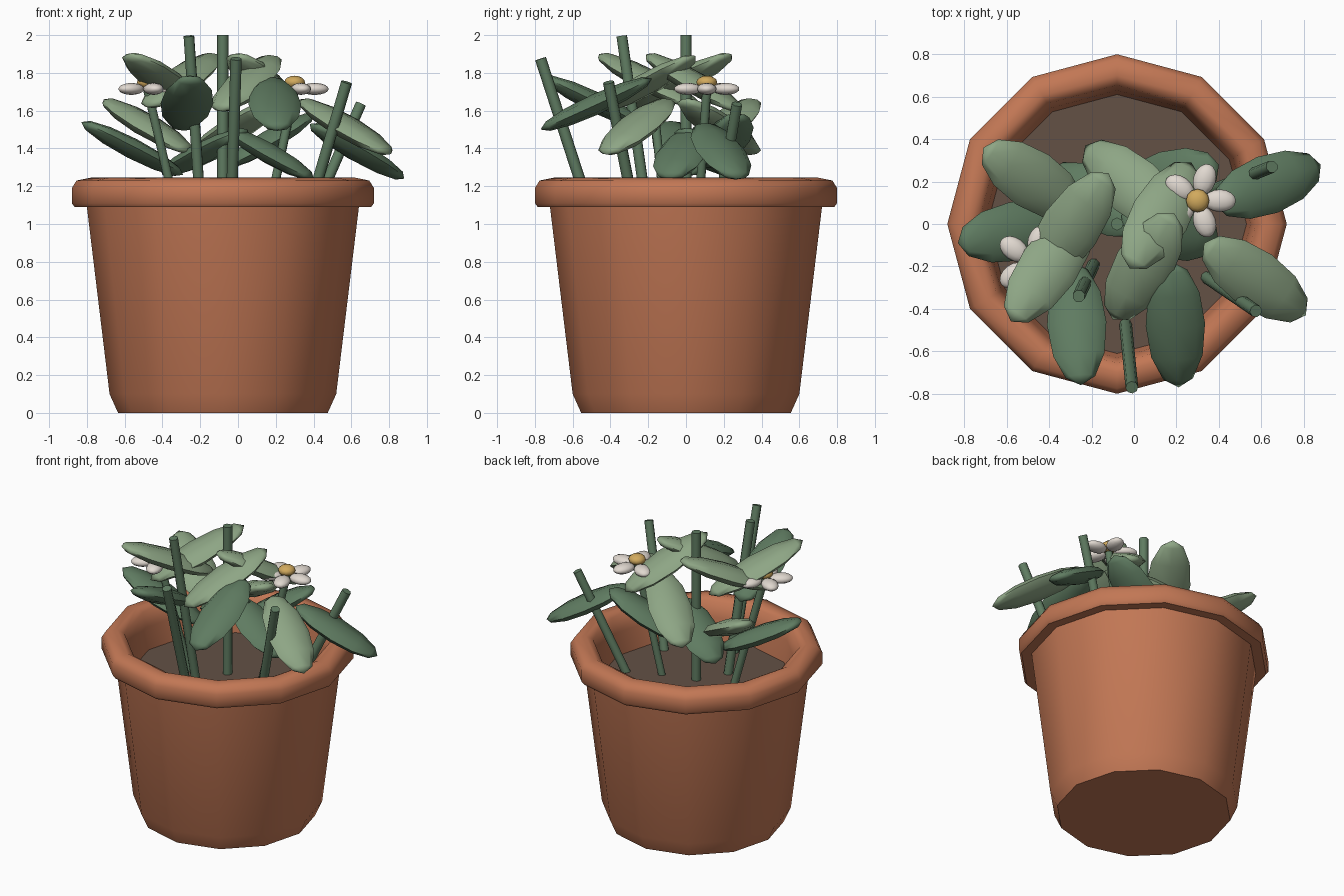
import bpy, bmesh, math
from mathutils import Vector, Matrix

if "Cube" in bpy.data.objects:
    bpy.data.objects.remove(bpy.data.objects["Cube"])


def material(name, rgb):
    m = bpy.data.materials.new(name)
    m.diffuse_color = (*rgb, 1)
    m.use_nodes = True
    m.node_tree.nodes["Principled BSDF"].inputs["Base Color"].default_value = m.diffuse_color
    return m


TERRACOTTA = material("terracotta", (0.54, 0.185, 0.09))
SOIL = material("soil brown", (0.125, 0.082, 0.06))
DARK = material("dark green", (0.115, 0.2, 0.12))
LIGHT = material("light green", (0.27, 0.38, 0.235))
WHITE = material("petal white", (0.75, 0.69, 0.63))
GOLD = material("flower gold", (0.64, 0.40, 0.11))
CX = -0.08  # pot axis


def finish(name, bm, mat, angle=50):
    bmesh.ops.recalc_face_normals(bm, faces=bm.faces)
    me = bpy.data.meshes.new(name)
    bm.to_mesh(me)
    bm.free()
    me.materials.append(mat)
    for p in me.polygons:
        p.use_smooth = True
    me.set_sharp_from_angle(angle=math.radians(angle))
    ob = bpy.data.objects.new(name, me)
    bpy.context.collection.objects.link(ob)
    return ob


def lathe(name, profile, mat, sides=12):
    """Turn an (r, z) profile about the pot axis; both ends are capped."""
    bm = bmesh.new()
    rings = []
    for r, z in profile:
        rings.append([bm.verts.new((CX + r * math.cos(2 * math.pi * i / sides),
                                    r * math.sin(2 * math.pi * i / sides), z))
                      for i in range(sides)])
    for a, b in zip(rings, rings[1:]):
        for i in range(sides):
            j = (i + 1) % sides
            bm.faces.new((a[i], a[j], b[j], b[i]))
    bm.faces.new(rings[0])
    bm.faces.new(rings[-1])
    return finish(name, bm, mat)


def frame(a, b):
    """Matrix at the middle of a-b: z along the axis, x kept level."""
    z = (b - a).normalized()
    x = z.cross(Vector((0, 0, 1)))
    x = x.normalized() if x.length > 1e-4 else Vector((1, 0, 0))
    y = z.cross(x)
    m = Matrix((x, y, z)).transposed().to_4x4()
    m.translation = (a + b) / 2
    return m


def ellipsoid(name, a, b, width, thick, mat, segs=8, rings=6):
    a, b = Vector(a), Vector(b)
    m = frame(a, b) @ Matrix.Diagonal((width, thick, (b - a).length / 2, 1))
    bm = bmesh.new()
    bmesh.ops.create_uvsphere(bm, u_segments=segs, v_segments=rings, radius=1, matrix=m)
    return finish(name, bm, mat, 80)


def stem(name, a, b, r=0.03):
    a, b = Vector(a), Vector(b)
    bm = bmesh.new()
    bmesh.ops.create_cone(bm, cap_ends=True, segments=8, radius1=r, radius2=r,
                          depth=(b - a).length, matrix=frame(a, b))
    return finish(name, bm, DARK)


# Pot with a thick rolled rim, and the soil inside
lathe("pot", [(0.555, 0), (0.60, 0.10), (0.72, 1.09), (0.785, 1.09), (0.80, 1.11),
              (0.80, 1.19), (0.775, 1.23), (0.70, 1.245), (0.655, 1.22),
              (0.63, 1.12), (0.605, 0.93)], TERRACOTTA)
lathe("soil", [(0.60, 0.92), (0.612, 0.97)], SOIL)

# Bare stems
for i, (a, b) in enumerate([
        ((-0.19, -0.19, 0.95), (-0.26, -0.34, 1.995)),
        ((-0.08, 0, 0.95), (-0.08, 0, 2.0)),
        ((-0.04, -0.47, 0.95), (-0.01, -0.77, 1.875)),
        ((0.34, -0.25, 0.95), (0.575, -0.41, 1.75)),
        ((0.35, 0.15, 0.95), (0.65, 0.27, 1.635))]):
    stem(f"stem_{i + 1}", a, b)

# Leaves: outer tip, inner tip, colour
LEAVES = [
    ((0.88, 0.28, 1.24), (0.38, 0.09, 1.53), DARK),
    ((0.81, -0.43, 1.37), (0.33, -0.09, 1.66), LIGHT),
    ((0.21, -0.77, 1.50), (0.18, -0.18, 1.77), DARK),
    ((-0.25, -0.76, 1.78), (-0.29, -0.18, 1.50), DARK),
    ((-0.83, -0.09, 1.54), (-0.29, 0.02, 1.26), DARK),
    ((-0.71, 0.36, 1.66), (-0.25, 0.06, 1.38), LIGHT),
    ((-0.58, -0.46, 1.90), (-0.22, 0.06, 1.62), LIGHT),
    ((-0.12, 0.24, 1.90), (-0.48, -0.28, 1.62), LIGHT),
    ((-0.23, 0.37, 1.37), (0.23, -0.02, 1.66), LIGHT),
    ((-0.10, -0.45, 1.60), (0.19, 0.05, 1.89), LIGHT),
    ((-0.02, -0.21, 1.90), (0.27, 0.29, 1.60), LIGHT),
    ((0.40, 0.28, 1.58), (-0.08, 0.13, 1.30), DARK),
    ((0.40, -0.09, 1.24), (-0.06, 0.04, 1.50), DARK),
    ((-0.40, 0.25, 1.26), (0.05, -0.02, 1.50), DARK),
]
for i, (a, b, mat) in enumerate(LEAVES):
    ellipsoid(f"leaf_{i + 1}", a, b, 0.14, 0.055, mat)

# Two flowers: slim stem, five petals and a gold centre
for i, (c, base) in enumerate([((-0.48, -0.18, 1.715), (-0.30, -0.10, 0.95)),
                               ((0.30, 0.11, 1.715), (0.14, 0.06, 0.95))]):
    c = Vector(c)
    stem(f"flower_stem_{i + 1}", base, c, 0.025)
    for k in range(5):
        t = 2 * math.pi * k / 5
        d = Vector((math.cos(t), math.sin(t), 0))
        ellipsoid(f"flower_{i + 1}_petal_{k + 1}", c + d * 0.03, c + d * 0.18,
                  0.053, 0.032, WHITE, 12, 8)
    top = c + Vector((0, 0, 0.035))
    ellipsoid(f"flower_{i + 1}_centre", top - Vector((0, 0, 0.035)),
              top + Vector((0, 0, 0.035)), 0.055, 0.055, GOLD, 12, 8)
